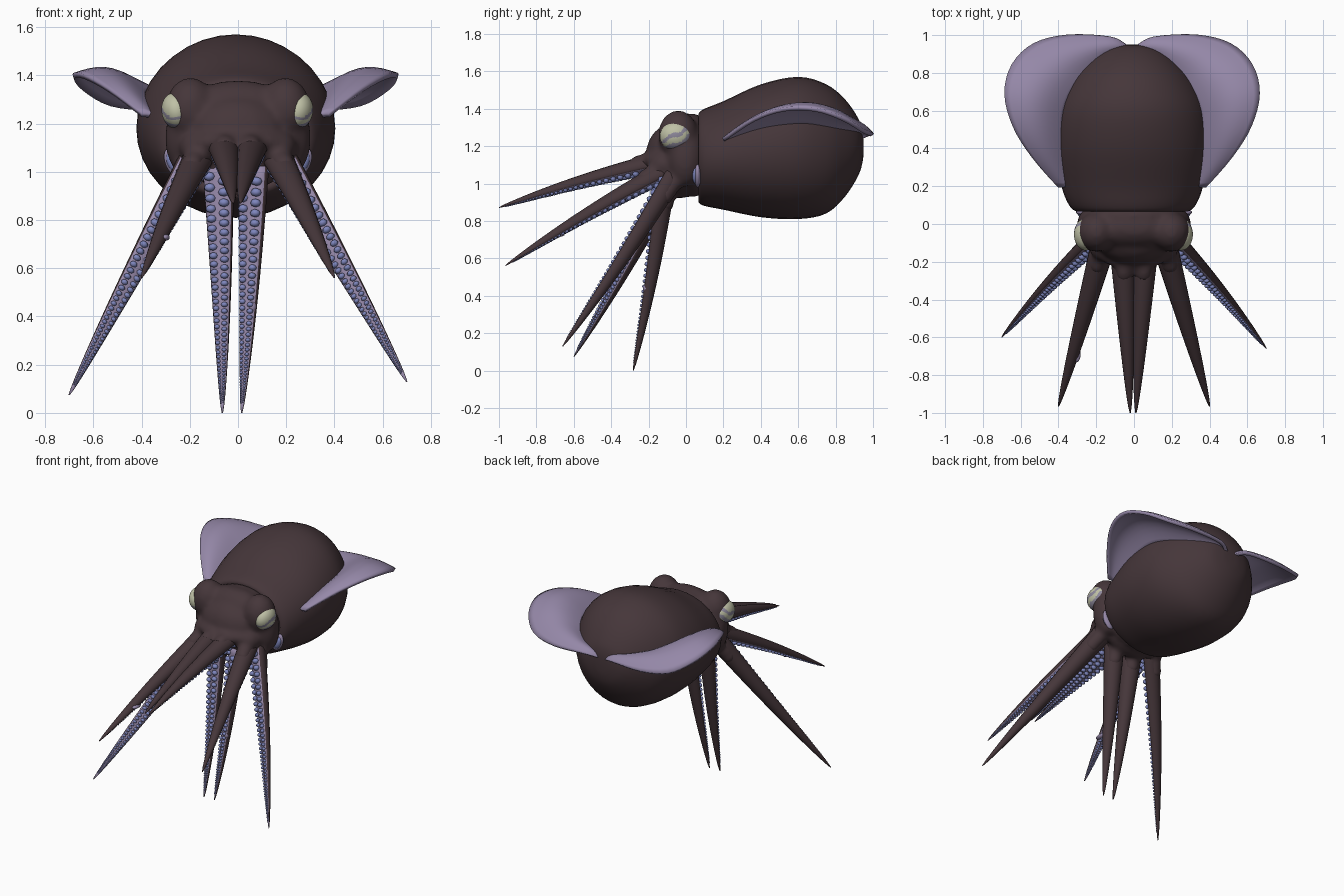
import bpy, bmesh, math
from mathutils import Vector as V, Matrix

cube = bpy.data.objects.get("Cube")
if cube:
    bpy.data.objects.remove(cube)


def material(name, rgb):
    m = bpy.data.materials.new(name)
    m.use_nodes = True
    m.diffuse_color = (*rgb, 1)
    m.node_tree.nodes["Principled BSDF"].inputs["Base Color"].default_value = (*rgb, 1)
    return m


BROWN = material("dark brown skin", (.060, .037, .042))
LILAC = material("lilac skin", (.30, .245, .39))
BLUE = material("blue sucker", (.21, .24, .51))
CREAM = material("pale eye", (.52, .53, .38))
GREY = material("lilac grey eye marking", (.27, .25, .33))


def finish(bm, name, mats):
    bmesh.ops.recalc_face_normals(bm, faces=bm.faces)
    for f in bm.faces:
        f.smooth = True
    me = bpy.data.meshes.new(name)
    bm.to_mesh(me)
    bm.free()
    for m in mats:
        me.materials.append(m)
    ob = bpy.data.objects.new(name, me)
    bpy.context.collection.objects.link(ob)
    return ob


def spline(pts, t):
    """Point at t in 0..1 on a smooth curve through pts."""
    s = min(t, .99999) * (len(pts) - 1)
    i = int(s)
    u = s - i
    a, b, c, d = (V(pts[max(0, min(len(pts) - 1, k))]) for k in range(i - 1, i + 3))
    return (b * 2 + (c - a) * u + (a * 2 - b * 5 + c * 4 - d) * u * u
            + (b * 3 - a - c * 3 + d) * u ** 3) / 2


def loft(bm, rings):
    """Skin closed rings and cap the ends; returns (face, index around) pairs."""
    rows = [[bm.verts.new(p) for p in r] for r in rings]
    n = len(rows[0])
    out = []
    for a, b in zip(rows, rows[1:]):
        for j in range(n):
            k = (j + 1) % n
            out.append((bm.faces.new((a[j], a[k], b[k], b[j])), j))
    bm.faces.new(rows[0])
    bm.faces.new(rows[-1])
    return out


def ball(bm, centre, radii, rot=Matrix(), u=16, v=10):
    mat = Matrix.Translation(centre) @ rot.to_4x4() @ Matrix.Diagonal((*radii, 1))
    bmesh.ops.create_uvsphere(bm, u_segments=u, v_segments=v, radius=1, matrix=mat)


# Mantle: stations of y, half width, bottom and top, with a turned-in collar
stations = [(.12, .25, .95, 1.32), (.075, .28, .93, 1.345), (.068, .30, .90, 1.375), (.10, .335, .88, 1.40),
            (.2, .375, .86, 1.44), (.4, .411, .82, 1.53), (.6, .40, .81, 1.57),
            (.75, .335, .84, 1.53), (.85, .25, .93, 1.45), (.92, .16, 1.04, 1.35),
            (.945, .075, 1.12, 1.28), (.95, .01, 1.19, 1.21)]
rings = []
for i in range(45):
    y, w, lo, hi = spline(stations, i / 44)
    ring = []
    for j in range(36):
        a = j * math.tau / 36
        ring.append((-.009 + w * math.cos(a), y, (lo + hi) / 2 + (hi - lo) / 2 * math.sin(a)))
    rings.append(ring)
bm = bmesh.new()
loft(bm, rings)
finish(bm, "mantle", [BROWN])

# Fins: curved sheets between a root line in the mantle and a rounded rim
root = [(.35, .2, 1.235), (.36, .4, 1.285), (.35, .6, 1.315), (.26, .77, 1.29), (.12, .88, 1.26), (.02, .93, 1.24)]
rim = [(.39, .2, 1.235), (.53, .36, 1.34), (.63, .52, 1.395), (.673, .69, 1.395), (.635, .84, 1.345),
       (.52, .95, 1.28), (.34, .995, 1.26), (.12, .985, 1.26), (.04, .945, 1.24)]
for side, label in ((1, "left"), (-1, "right")):
    bm = bmesh.new()
    grid = []
    for i in range(33):
        a, b = spline(root, i / 32), spline(rim, i / 32)
        row = []
        for j in range(11):
            p = a.lerp(b, j / 10)
            p.z += .07 * math.sin(math.pi * j / 10) * math.sin(math.pi * i / 32)
            row.append(bm.verts.new((side * p.x - .01, p.y, p.z)))
        grid.append(row)
    for a, b in zip(grid, grid[1:]):
        for j in range(10):
            bm.faces.new((a[j], a[j + 1], b[j + 1], b[j]))
    fin = finish(bm, label + "_fin", [LILAC])
    mod = fin.modifiers.new("thickness", 'SOLIDIFY')
    mod.thickness = .022
    mod.offset = 0

# Arms: base, tip and the direction that the sucker side turns towards
arms = {
    "upper_right": ((-.06, -.15, 1.10), (-.02, -1, .87), (0, -.6, -.66)),
    "upper_left": ((.06, -.15, 1.10), (.01, -1, .87), (0, -.6, -.66)),
    "side_right": ((-.16, -.10, 1.06), (-.40, -.965, .56), (-.1, -.2, -1)),
    "side_left": ((.16, -.10, 1.06), (.40, -.965, .56), (.1, -.2, -1)),
    "lower_right": ((-.18, -.07, 1.05), (-.70, -.60, .075), (0, -.9, -.4)),
    "lower_left": ((.18, -.07, 1.05), (.70, -.66, .13), (0, -.9, -.4)),
    "rear_right": ((-.083, -.12, 1.02), (-.065, -.283, 0), (-.15, -.6, -.66)),
    "rear_left": ((.062, -.12, 1.02), (.015, -.283, 0), (-.28, -.6, -.66)),
}
SIDES, FLAT = 16, .4


def arm_radius(t):
    return .064 * (1 - t) ** .72 + .003


stubs = []
for label, (p, q, facing) in arms.items():
    p, q, facing = V(p), V(q), V(facing)
    tang = (q - p).normalized()
    n = (facing - tang * facing.dot(tang)).normalized()
    b = tang.cross(n)

    def centre(t):
        return p.lerp(q, t) - n * .012 * math.sin(math.pi * t)

    rings = []
    for i in range(29):
        t, ring = i / 28, []
        for j in range(SIDES):
            a = j * math.tau / SIDES
            up = math.sin(a) * (FLAT if math.sin(a) > 0 else 1)
            ring.append(centre(t) + (b * math.cos(a) + n * up) * arm_radius(t))
        rings.append(ring)
    bm = bmesh.new()
    for f, j in loft(bm, rings):
        f.material_index = int(math.sin((j + .5) * math.tau / SIDES) > .3)
    finish(bm, label + "_arm", [BROWN, LILAC])

    # Lumps that blend the back of the arm into the head
    for t in (0, .04, .08, .12):
        r = arm_radius(t)
        stubs.append((centre(t) - n * r * .4, r * .82))

    # Two staggered rows of suckers that shrink to the tip
    bm = bmesh.new()
    frame = Matrix((b, tang, n)).transposed()
    t, side = .04, 1
    while t < .96:
        r = arm_radius(t)
        pos = centre(t) + n * r * FLAT * .95 + b * side * r * .48
        ball(bm, pos, (r * .38, r * .30, r * .32), frame, 8, 5)
        t += r * .36 / (q - p).length
        side = -side
    finish(bm, label + "_suckers", [BLUE])

# Small pale patches on two arms
bm = bmesh.new()
ball(bm, (-.303, -.69, .728), (.02, .042, .014))
ball(bm, (.060, -.215, .44), (.016, .015, .022))
finish(bm, "skin_patches", [LILAC])

# Head: blended lumps for the skull, brows, cheeks, face and arm bases
bm = bmesh.new()
ball(bm, (0, .04, 1.15), (.28, .11, .225))
ball(bm, (0, -.02, 1.215), (.27, .125, .165))
ball(bm, (0, -.07, 1.16), (.215, .145, .16))
ball(bm, (0, -.14, 1.125), (.21, .105, .06))
ball(bm, (0, -.03, 1.04), (.21, .10, .12))
for s in (-1, 1):
    ball(bm, (s * .197, -.042, 1.262), (.105, .108, .13))
    ball(bm, (s * .212, -.005, 1.14), (.092, .10, .16))
    ball(bm, (s * .15, -.11, 1.10), (.095, .09, .08))
for c, r in stubs:
    ball(bm, c, (r, r, r))
head = finish(bm, "head", [BROWN])
mod = head.modifiers.new("blend", 'REMESH')
mod.mode = 'VOXEL'
mod.voxel_size = .014
mod.use_smooth_shade = True
mod = head.modifiers.new("soften", 'SMOOTH')
mod.factor = .5
mod.iterations = 14

# Eyes with slanted markings, and the gill lobes in the mantle opening
for s, label in ((1, "left"), (-1, "right")):
    bm = bmesh.new()
    ball(bm, (0, 0, 0), (1, 1, 1), Matrix.Rotation(math.pi / 2, 4, 'Y'), 40, 28)
    for f in bm.faces:
        c = f.calc_center_median()
        wave = c.z - .6 * c.y + .12 * math.sin(5 * c.y)
        f.material_index = int(abs(wave - .25) < .15 or -.7 < wave < -.3)
    eye = finish(bm, label + "_eye", [CREAM, GREY])
    eye.location = (s * .252 - .003, -.055, 1.252)
    eye.scale = (.062, .085, .078)
    eye.rotation_euler = (0, s * .2, 0)

    tilt = Matrix.Rotation(s * .4, 4, 'Y')
    bm = bmesh.new()
    ball(bm, (s * .268, .052, 1.04), (.026, .018, .045), tilt)
    finish(bm, label + "_gill_lobe", [BLUE])
    bm = bmesh.new()
    ball(bm, (s * .264, .062, 1.04), (.038, .018, .065), tilt)
    finish(bm, label + "_gill_rim", [LILAC])
